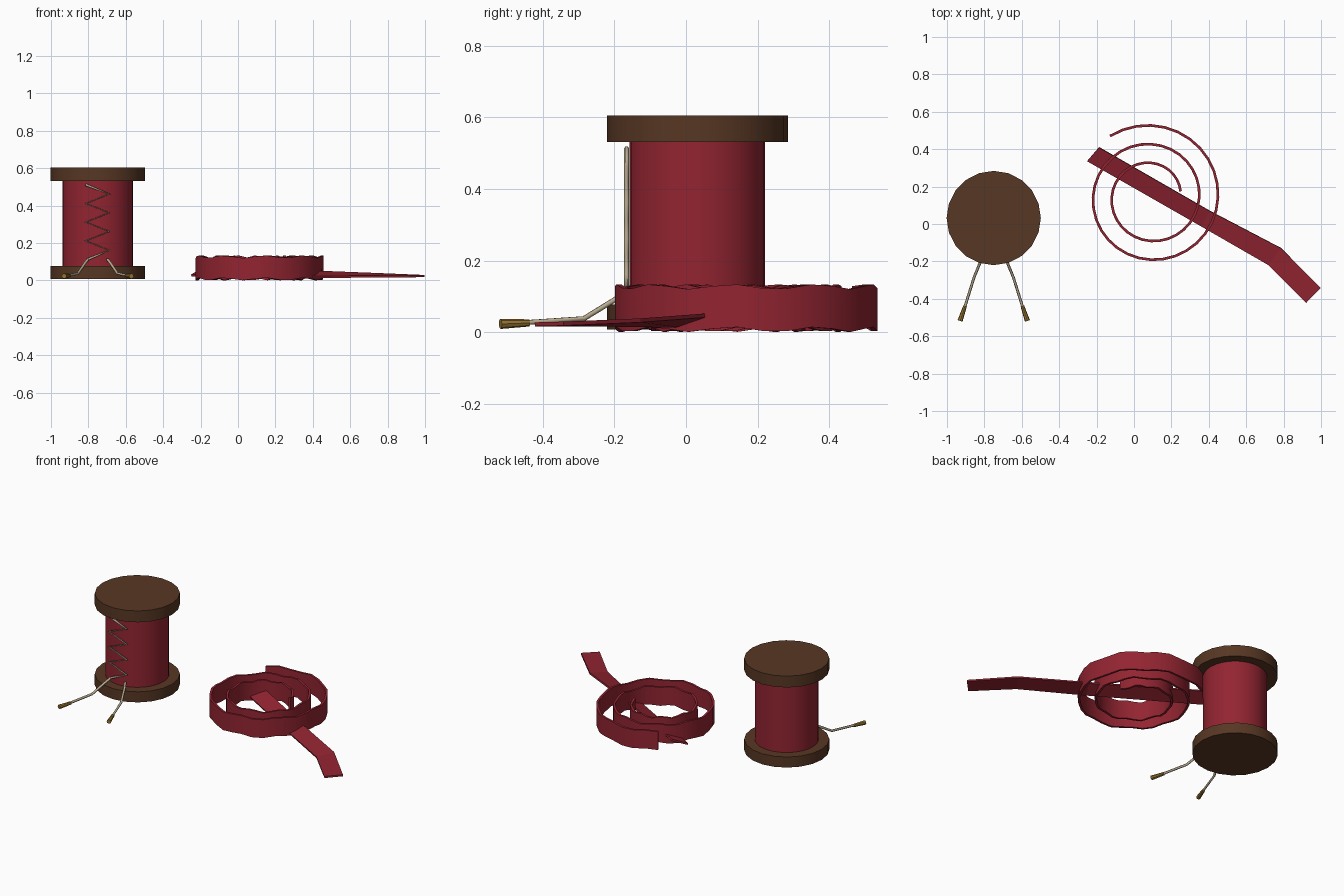
import bpy, bmesh
from math import sin, cos, pi, radians
from mathutils import Vector

cube = bpy.data.objects.get("Cube")
if cube:
    bpy.data.objects.remove(cube, do_unlink=True)


def material(name, r, g, b):
    m = bpy.data.materials.new(name)
    m.use_nodes = True
    m.diffuse_color = (r, g, b, 1)
    bsdf = m.node_tree.nodes["Principled BSDF"]
    bsdf.inputs["Base Color"].default_value = (r, g, b, 1)
    bsdf.inputs["Roughness"].default_value = 0.8
    return m


WOOD = material("dark wood", 0.095, 0.038, 0.017)
RED = material("crimson cloth", 0.29, 0.018, 0.031)
CORD = material("beige cord", 0.50, 0.42, 0.29)
BRASS = material("brass", 0.32, 0.18, 0.035)

CX, CY = -0.75, 0.032   # spool axis


def activate(obj):
    bpy.ops.object.select_all(action='DESELECT')
    obj.select_set(True)
    bpy.context.view_layer.objects.active = obj


def smooth(obj, angle=30):
    activate(obj)
    bpy.ops.object.shade_smooth_by_angle(angle=radians(angle))


def cone(name, start, end, r1, r2, sides, mat):
    """Closed cylinder or cone between two points."""
    a, b = Vector(start), Vector(end)
    bpy.ops.mesh.primitive_cone_add(vertices=sides, radius1=r1, radius2=r2,
                                    depth=(b - a).length, location=(a + b) / 2)
    obj = bpy.context.object
    obj.rotation_euler = (b - a).to_track_quat('Z', 'Y').to_euler()
    obj.name = name
    obj.data.materials.append(mat)
    smooth(obj)
    return obj


def tube(name, points, radius, mat):
    """Cord following straight runs between points."""
    curve = bpy.data.curves.new(name, 'CURVE')
    curve.dimensions = '3D'
    curve.bevel_depth = radius
    curve.bevel_resolution = 1
    curve.use_fill_caps = True
    spline = curve.splines.new('POLY')
    spline.points.add(len(points) - 1)
    for p, co in zip(spline.points, points):
        p.co = (*co, 1)
    obj = bpy.data.objects.new(name, curve)
    bpy.context.collection.objects.link(obj)
    obj.data.materials.append(mat)
    activate(obj)
    bpy.ops.object.convert(target='MESH')
    return bpy.context.object


def band(name, rows, thickness, mat):
    """Ribbon skinned through pairs of edge points, then thickened."""
    bm = bmesh.new()
    pairs = [[bm.verts.new(p) for p in row] for row in rows]
    for (a, b), (c, d) in zip(pairs, pairs[1:]):
        bm.faces.new((a, c, d, b))
    bmesh.ops.recalc_face_normals(bm, faces=bm.faces)
    mesh = bpy.data.meshes.new(name)
    bm.to_mesh(mesh)
    bm.free()
    obj = bpy.data.objects.new(name, mesh)
    bpy.context.collection.objects.link(obj)
    mesh.materials.append(mat)
    mod = obj.modifiers.new("thickness", 'SOLIDIFY')
    mod.thickness = thickness
    mod.offset = 0
    activate(obj)
    bpy.ops.object.modifier_apply(modifier=mod.name)
    return obj


# Spool: two wooden flanges and the wound cloth core
for name, low, high in (("bottom_flange", 0.008, 0.077), ("top_flange", 0.531, 0.605)):
    cone(name, (CX, CY, low), (CX, CY, high), 0.252, 0.252, 20, WOOD)
cone("spool_core", (CX, CY, 0.07), (CX, CY, 0.54), 0.189, 0.189, 32, RED)

# Zigzag lacing down the front of the spool
front = -0.166
zigzag = [(CX + (0.063 if i % 2 else -0.065), front, 0.512 - 0.05 * i) for i in range(8)]
zigzag.append((CX - 0.055, front, 0.112))
tube("zigzag_lacing", zigzag, 0.0075, CORD)

# Two loose cord ends with brass tips
for side, label in ((-1, "right"), (1, "left")):
    path = [(CX + side * x, y, z) for x, y, z in (
        (0.052, front, 0.113), (0.07, -0.2, 0.09),
        (0.105, -0.285, 0.038), (0.155, -0.445, 0.027))]
    tube(label + "_cord_end", path, 0.0075, CORD)
    cone(label + "_cord_tip", (CX + side * 0.153, -0.438, 0.026),
         (CX + side * 0.18, -0.518, 0.023), 0.010, 0.014, 8, BRASS)

# Coiled ribbon standing on edge, with gently rippled borders
coil = []
STEPS = 32
for i in range(1, int(STEPS * 2.39)):
    t = i / STEPS
    angle, r = 2 * pi * t, 0.159 + 0.1 * t
    x, y = 0.09 + r * cos(angle), 0.143 + r * sin(angle)
    ripple = 0.007 * sin(9 * angle + t)
    coil.append(((x, y, 0.008 + ripple), (x, y, 0.127 + ripple)))
smooth(band("ribbon_coil", coil, 0.014, RED), 40)

# Ribbon tail running tilted under the coil, then flat to its end
tail = [
    ((-0.25, 0.337, 0.027), (-0.187, 0.41, 0.063)),
    ((0.36, -0.012, 0.018), (0.405, 0.07, 0.048)),
    ((0.72, -0.22, 0.021), (0.785, -0.128, 0.033)),
    ((0.92, -0.422, 0.022), (0.998, -0.342, 0.024)),
]
band("ribbon_tail", tail, 0.011, RED)
